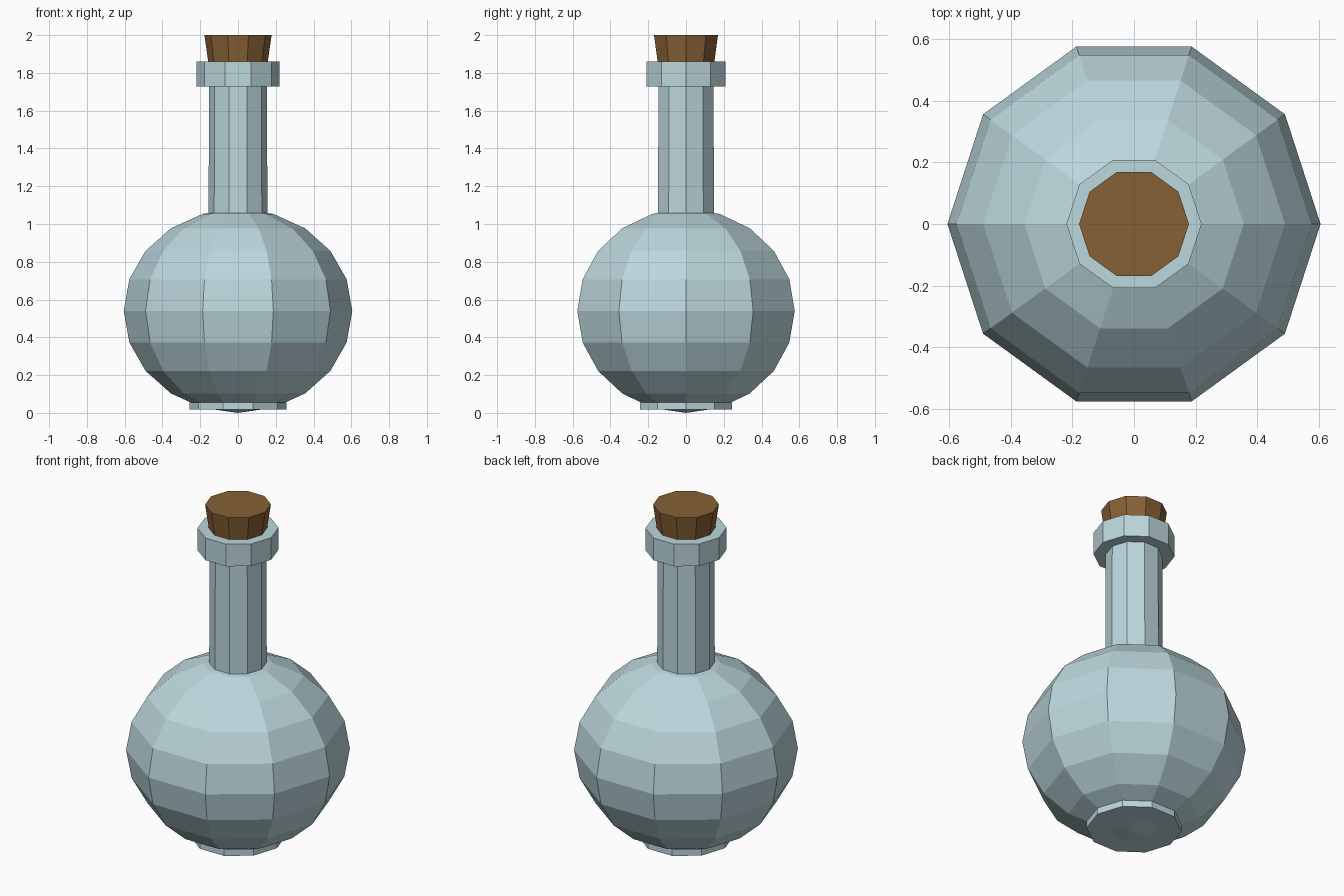
import bpy, bmesh
from math import cos, sin, pi, radians

if "Cube" in bpy.data.objects:
    bpy.data.objects.remove(bpy.data.objects["Cube"])

SIDES = 10


def material(name, rgb):
    m = bpy.data.materials.new(name)
    m.diffuse_color = (*rgb, 1)
    m.use_nodes = True
    m.node_tree.nodes["Principled BSDF"].inputs["Base Color"].default_value = m.diffuse_color
    return m


def lathe(name, profile, mat):
    """Revolve (radius, z) points, bottom to top; radius 0 makes a pole, open ends are capped."""
    bm = bmesh.new()
    rings = []
    for r, z in profile:
        n = SIDES if r > 1e-5 else 1
        rings.append([bm.verts.new((r * cos(2 * pi * i / SIDES), r * sin(2 * pi * i / SIDES), z))
                      for i in range(n)])
    for a, b in zip(rings, rings[1:]):
        for i in range(SIDES):
            j = (i + 1) % SIDES
            quad = [a[i % len(a)], a[j % len(a)], b[j % len(b)], b[i % len(b)]]
            bm.faces.new(list(dict.fromkeys(quad)))
    for ring in (rings[0], rings[-1]):
        if len(ring) > 1:
            bm.faces.new(ring)
    bmesh.ops.recalc_face_normals(bm, faces=bm.faces)
    mesh = bpy.data.meshes.new(name)
    bm.to_mesh(mesh)
    bm.free()
    mesh.materials.append(mat)
    obj = bpy.data.objects.new(name, mesh)
    bpy.context.collection.objects.link(obj)
    return obj


glass = material("glass", (0.50, 0.68, 0.72))
cork = material("cork", (0.24, 0.12, 0.036))

# round body: slightly squashed ten-sided sphere
body = []
for k in range(11):
    a = radians(-90 + 18 * k)
    body.append((0.605 * cos(a), 0.54 + 0.54 * sin(a)))
lathe("body", body, glass)

# foot disc under the body
lathe("foot", [(0.257, 0.018), (0.257, 0.056)], glass)

# neck, and the lip around its mouth
lathe("neck", [(0.156, 1.0), (0.153, 1.80)], glass)
lathe("lip", [(0.219, 1.728), (0.219, 1.86)], glass)

# tapered stopper
lathe("stopper", [(0.145, 1.77), (0.178, 2.0)], cork)
